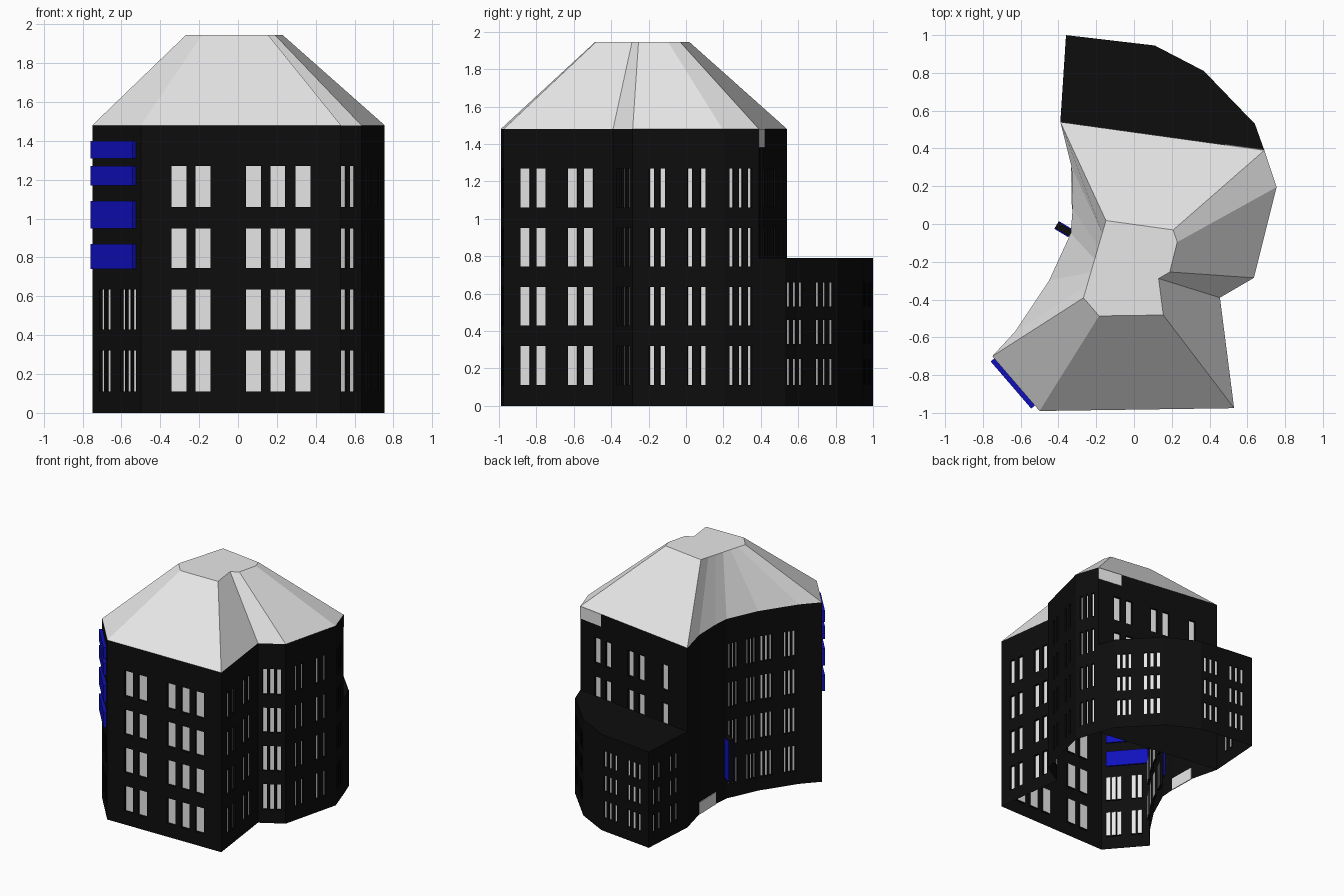
import bpy
import bmesh
from mathutils import Vector

cube = bpy.data.objects.get("Cube")
if cube:
    bpy.data.objects.remove(cube)


def material(name, colour):
    m = bpy.data.materials.new(name)
    m.use_nodes = True
    m.diffuse_color = (*colour, 1)
    m.node_tree.nodes["Principled BSDF"].inputs["Base Color"].default_value = (*colour, 1)
    return m


BLACK = material("black wall", (0.004, 0.004, 0.004))
GREY = material("light grey", (0.8, 0.8, 0.8))
BLUE = material("sign blue", (0.005, 0.005, 0.5))


def finish(name, bm, *mats):
    mesh = bpy.data.meshes.new(name)
    bmesh.ops.remove_doubles(bm, verts=bm.verts, dist=0.0005)
    bm.to_mesh(mesh)
    bm.free()
    for m in mats:
        mesh.materials.append(m)
    ob = bpy.data.objects.new(name, mesh)
    bpy.context.collection.objects.link(ob)
    return ob


def face(bm, pts, mat=0):
    f = bm.faces.new([bm.verts.new(p) for p in pts])
    f.material_index = mat


def wall(bm, p, q, height, rows=(), centres=(), width=0.03, depth=0.018):
    """Wall from p to q, cut into cells, with recessed panes at the windows."""
    p, q = Vector((*p, 0)), Vector((*q, 0))
    run = q - p
    half = width / run.length / 2
    inward = Vector((-run.y, run.x, 0)).normalized() * depth
    us = [0] + [u for c in centres for u in (c - half, c + half)] + [1]
    zs = [0] + [z for r in rows for z in r] + [height]
    for i in range(len(us) - 1):
        for j in range(len(zs) - 1):
            cell = [p + run * us[i + a] + Vector((0, 0, zs[j + b]))
                    for a, b in ((0, 0), (1, 0), (1, 1), (0, 1))]
            if i % 2 and j % 2:
                pane = [v + inward for v in cell]
                face(bm, pane, 1)
                for k in range(4):
                    n = (k + 1) % 4
                    face(bm, (cell[k], cell[n], pane[n], pane[k]))
            else:
                face(bm, cell)


def slab(name, p, q, z0, z1, out, mat, inset=0.0):
    """Upright box along p-q, from inset behind the line to out in front."""
    p, q = Vector((*p, 0)), Vector((*q, 0))
    n = Vector((q.y - p.y, p.x - q.x, 0)).normalized()
    base = [p - n * inset, p + n * out, q + n * out, q - n * inset]
    bm = bmesh.new()
    f = bm.faces.new([bm.verts.new(v + Vector((0, 0, z0))) for v in base])
    ext = bmesh.ops.extrude_face_region(bm, geom=[f])["geom"]
    bmesh.ops.translate(bm, vec=(0, 0, z1 - z0),
                        verts=[v for v in ext if isinstance(v, bmesh.types.BMVert)])
    bmesh.ops.recalc_face_normals(bm, faces=bm.faces)
    return finish(name, bm, mat)


# Main block outline, anticlockwise from the front corner
A, B, C = (-0.75, -0.70), (-0.50, -0.99), (0.53, -0.975)
D, E, F = (0.455, -0.39), (0.635, -0.285), (0.755, 0.195)
G, H = (0.69, 0.39), (-0.39, 0.54)
hollow = [(-0.33, 0.3), (-0.325, 0.08), (-0.335, -0.05), (-0.45, -0.3), (-0.63, -0.57)]
EAVES, TOP = 1.48, 1.945
rows = [(0.11, 0.32), (0.43, 0.635), (0.745, 0.95), (1.06, 1.27)]
triples = (0.09, 0.2, 0.31, 0.66, 0.77, 0.88)

bm = bmesh.new()
wall(bm, A, B, EAVES, rows[:2], (0.2, 0.33, 0.63, 0.74, 0.85), 0.035)
wall(bm, B, C, EAVES, rows, (0.19, 0.31, 0.563, 0.684, 0.81), 0.077)
wall(bm, C, D, EAVES, rows, (0.197, 0.342, 0.632, 0.778), 0.05)
wall(bm, D, E, EAVES, rows, (0.25, 0.5, 0.75), 0.033)
wall(bm, E, F, EAVES, rows, (0.21, 0.33, 0.635, 0.78), 0.028)
wall(bm, F, G, EAVES, rows, (0.25, 0.5, 0.75), 0.022)
wall(bm, G, H, EAVES, rows[2:], (0.16, 0.26, 0.47, 0.57, 0.79), 0.06)
side = [H] + hollow + [A]
for i, (p, q) in enumerate(zip(side, side[1:])):
    if i in (3, 4):
        wall(bm, p, q, EAVES, rows, triples, 0.02)
    else:
        wall(bm, p, q, EAVES)
finish("main_walls", bm, BLACK, GREY)

# Hipped roof with a flat top, the outline shrunk to a third
def shrink(p):
    return Vector((0.33 * p[0] - 0.02, 0.33 * p[1] - 0.16, TOP))


corners = [A, B, C, D, E, F, G, H]
base = [Vector((*p, EAVES)) for p in corners + hollow]
top = [shrink(p) for p in corners]
top += [shrink(H).lerp(shrink(A), (i + 1) / 6) for i in range(5)]
bm = bmesh.new()
face(bm, top)
for i in range(len(base)):
    n = (i + 1) % len(base)
    face(bm, (base[i], base[n], top[n], top[i]))
finish("roof", bm, GREY)

# Low rear annex with a flat black roof
LOW = 0.79
annex = [G, (0.64, 0.53), (0.37, 0.81), (0.11, 0.945), (-0.36, 1.0), H]
low_rows = [(0.11, 0.25), (0.33, 0.46), (0.53, 0.66)]
spans = [(), (0.07, 0.18, 0.3, 0.62, 0.75, 0.88), (),
         (0.08, 0.19, 0.3, 0.58, 0.69, 0.8), (0.14, 0.28, 0.58, 0.72)]
bm = bmesh.new()
for p, q, s in zip(annex, annex[1:], spans):
    wall(bm, p, q, LOW, low_rows if s else (), s, 0.024, 0.01)
face(bm, [(*p, LOW) for p in annex])
finish("annex", bm, BLACK, GREY)

# Light panels: one under the rear eaves, one at the foot of the hollow side
slab("eaves_panel", G, (0.48, 0.419), 1.38, EAVES, 0.004, GREY, 0.004)
slab("plinth_panel", hollow[0], hollow[1], 0, 0.1, 0.004, GREY, 0.004)

# Blue sign bands on the chamfered front corner
a, b = Vector(A), Vector(B)
for i, (z0, z1) in enumerate([(0.74, 0.87), (0.95, 1.09), (1.17, 1.27), (1.31, 1.40)]):
    slab(f"sign_band_{i + 1}", a.lerp(b, 0.04), a.lerp(b, 0.9), z0, z1, 0.025, BLUE, 0.012)

# Projecting sign by the side entrance, blue plates on a black blade
p, q = (-0.41, -0.005), (-0.335, -0.05)
slab("side_sign", p, q, 0.17, 0.52, 0.018, BLACK, 0.018)
slab("side_sign_plate_front", p, q, 0.18, 0.51, 0.024, BLUE, -0.018)
slab("side_sign_plate_back", q, p, 0.18, 0.51, 0.024, BLUE, -0.018)
